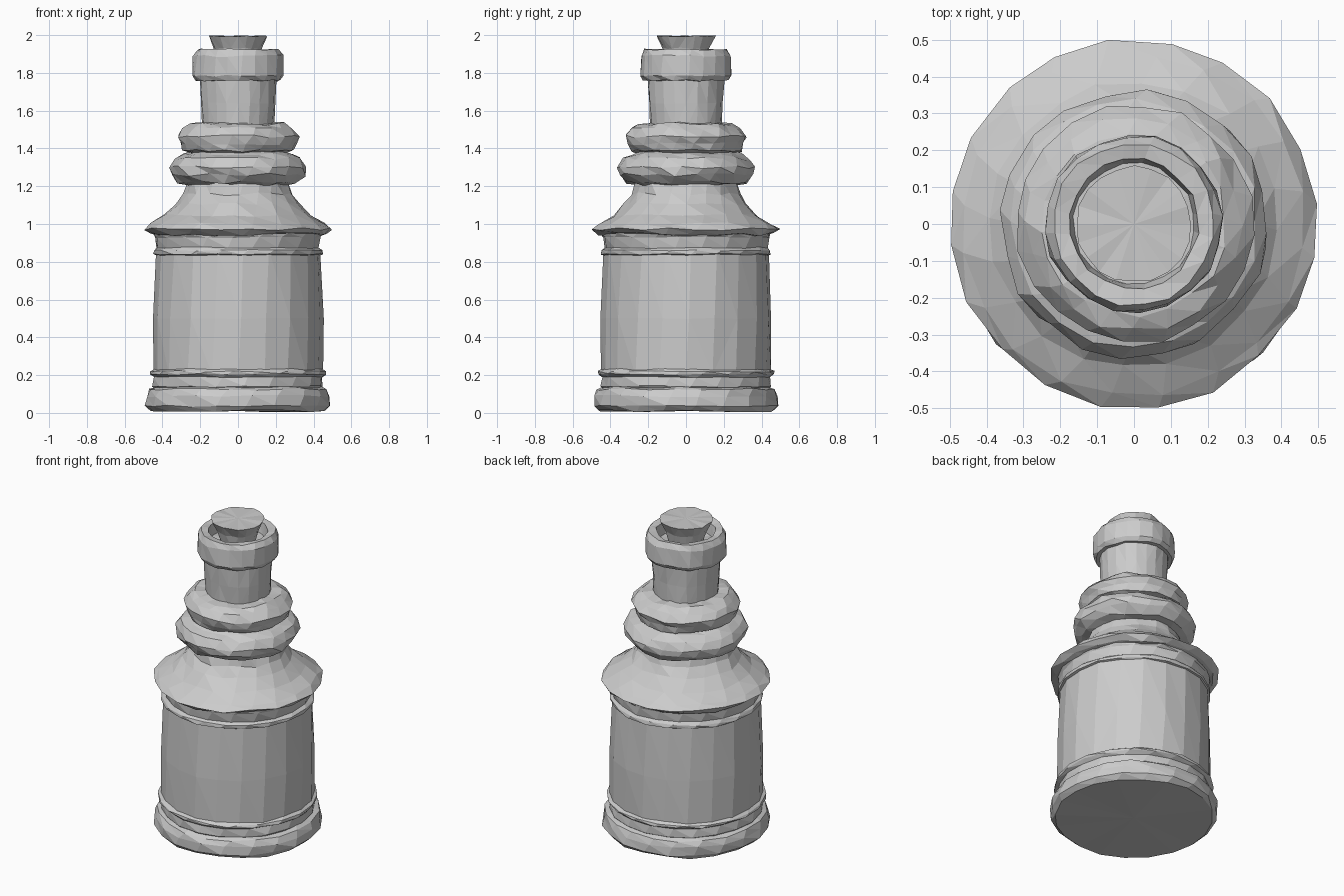
import bpy, bmesh, math, random

if "Cube" in bpy.data.objects:
    bpy.data.objects.remove(bpy.data.objects["Cube"], do_unlink=True)
random.seed(7)

SIDES = 20
grey = bpy.data.materials.new("plain grey")
grey.use_nodes = True
COLOUR = (0.6, 0.6, 0.6, 1)
grey.diffuse_color = COLOUR
grey.node_tree.nodes["Principled BSDF"].inputs["Base Color"].default_value = COLOUR


def lathe(name, profile, rough=0.004, twist=0.0):
    """Turn a (radius, height) profile into a rough, flat-faceted part."""
    bm = bmesh.new()
    rows = []
    for i, (r, z) in enumerate(profile):
        if r == 0:
            rows.append([bm.verts.new((0, 0, z))] * SIDES)
            continue
        row = []
        for k in range(SIDES):
            a = 2 * math.pi * (k + twist * i + random.uniform(-1, 1) * rough * 10) / SIDES
            rr = r + random.uniform(-rough, rough)
            zz = z + random.uniform(-rough, rough)
            row.append(bm.verts.new((rr * math.cos(a), rr * math.sin(a), zz)))
        rows.append(row)
    for low, high in zip(rows, rows[1:]):
        for k in range(SIDES):
            n = (k + 1) % SIDES
            corners = list(dict.fromkeys((low[k], low[n], high[n], high[k])))
            bm.faces.new(corners)
    bmesh.ops.triangulate(bm, faces=bm.faces[:])
    bmesh.ops.recalc_face_normals(bm, faces=bm.faces[:])
    mesh = bpy.data.meshes.new(name)
    bm.to_mesh(mesh)
    bm.free()
    mesh.materials.append(grey)
    obj = bpy.data.objects.new(name, mesh)
    bpy.context.collection.objects.link(obj)
    return obj


# Foot and the moulding above it
lathe("foot", [(0, 0.01), (0.465, 0.01), (0.492, 0.035), (0.49, 0.09),
               (0.475, 0.125), (0.43, 0.14)], 0.006, 0.15)
lathe("lower_band", [(0.43, 0.12), (0.452, 0.14), (0.448, 0.19), (0.468, 0.205),
                     (0.468, 0.22), (0.44, 0.235)], 0.004, 0.2)

# Plain cylindrical body, narrowing slightly upward
lathe("body", [(0.45, 0.2), (0.452, 0.5), (0.437, 0.86)], 0.003, 0.1)

# Moulding under the shoulder
lathe("upper_band", [(0.42, 0.83), (0.45, 0.84), (0.45, 0.86), (0.433, 0.875),
                     (0.44, 0.93), (0.45, 0.95)], 0.004, 0.2)

# Flared shoulder with a sharp rim
lathe("shoulder", [(0.42, 0.94), (0.465, 0.945), (0.497, 0.975), (0.465, 1.0),
                   (0.39, 1.045), (0.325, 1.105), (0.285, 1.16), (0.26, 1.24)], 0.009, 0.2)

# Two stacked rolls
lathe("lower_roll", [(0.25, 1.205), (0.315, 1.22), (0.355, 1.26), (0.362, 1.3),
                     (0.335, 1.345), (0.29, 1.37), (0.24, 1.385)], 0.009, 0.25)
lathe("upper_roll", [(0.24, 1.37), (0.295, 1.39), (0.308, 1.425), (0.322, 1.465),
                     (0.29, 1.505), (0.25, 1.53), (0.16, 1.535)], 0.009, 0.25)

# Neck and hollow lip
lathe("neck", [(0.19, 1.5), (0.197, 1.64), (0.205, 1.78)], 0.004)
lathe("lip", [(0.19, 1.76), (0.225, 1.76), (0.241, 1.785), (0.238, 1.89), (0.22, 1.925),
              (0.175, 1.92), (0.165, 1.85), (0, 1.85)], 0.005, 0.1)

# Tapered stopper
lathe("stopper", [(0.1, 1.84), (0.125, 1.93), (0.157, 1.995), (0, 1.995)], 0.004)
